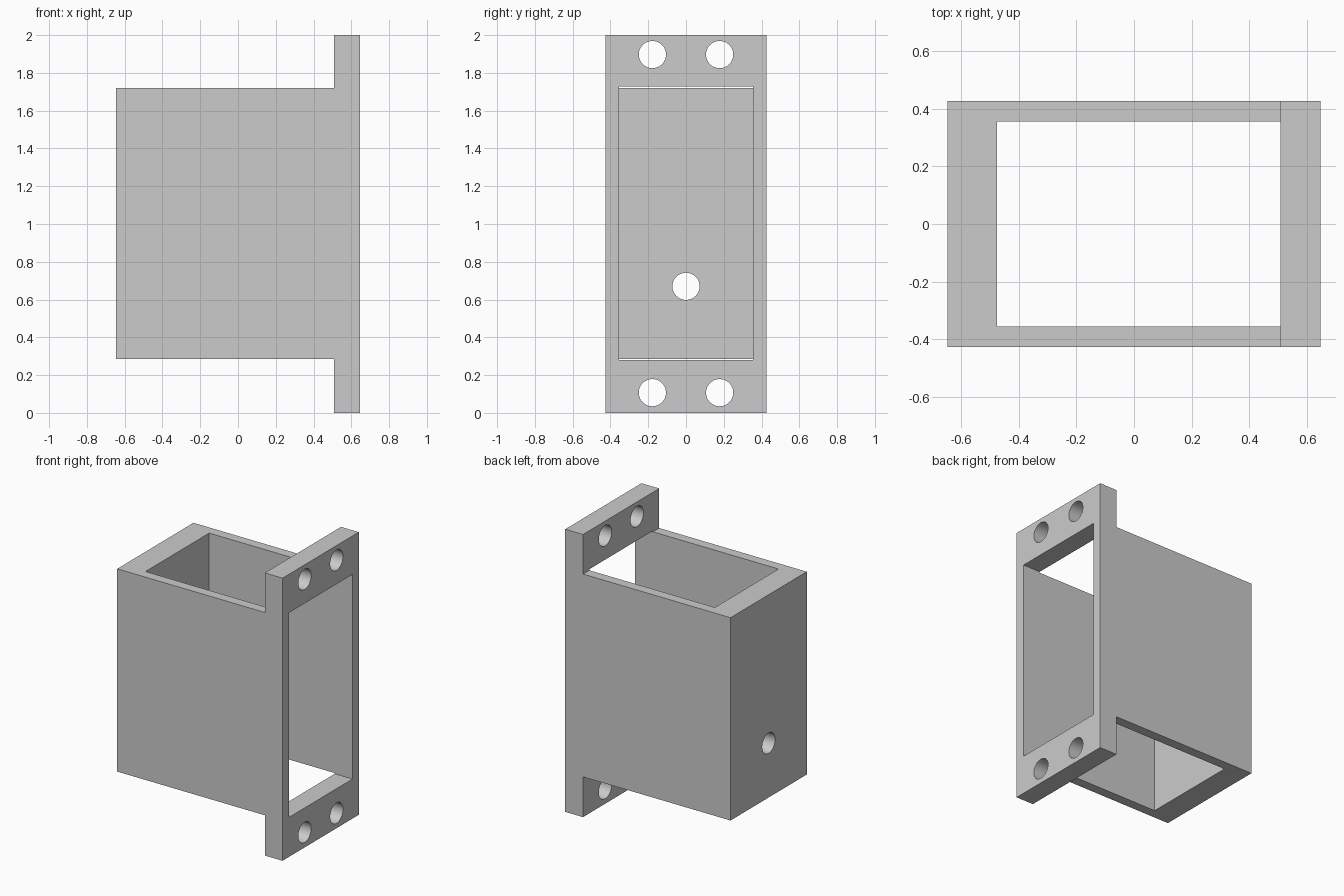
import bpy, bmesh, math
from mathutils import Matrix, Vector

cube = bpy.data.objects.get("Cube")
if cube:
    bpy.data.objects.remove(cube, do_unlink=True)

HALF_DEPTH = 0.426
BACK, STEP, FACE = -0.647, 0.508, 0.647     # x of rear wall, flange back, flange face
LOW, HIGH = 0.285, 1.72                     # z range of the housing
HOLE_RADIUS = 0.072

grey = bpy.data.materials.new("plain grey")
grey.use_nodes = True
grey.diffuse_color = (0.6, 0.6, 0.6, 1)
grey.node_tree.nodes["Principled BSDF"].inputs["Base Color"].default_value = (0.6, 0.6, 0.6, 1)


def add_object(name, bm):
    bmesh.ops.recalc_face_normals(bm, faces=bm.faces)
    mesh = bpy.data.meshes.new(name)
    bm.to_mesh(mesh)
    bm.free()
    mesh.materials.append(grey)
    obj = bpy.data.objects.new(name, mesh)
    bpy.context.collection.objects.link(obj)
    return obj


def box_cutter(name, low, high):
    low, high = Vector(low), Vector(high)
    bm = bmesh.new()
    bmesh.ops.create_cube(bm, size=1, matrix=Matrix.Translation((low + high) / 2)
                          @ Matrix.Diagonal((*(high - low), 1)))
    return add_object(name, bm)


def hole_cutter(name, x, y, z):
    bm = bmesh.new()
    bmesh.ops.create_cone(bm, cap_ends=True, segments=48, radius1=HOLE_RADIUS,
                          radius2=HOLE_RADIUS, depth=0.4,
                          matrix=Matrix.Translation((x, y, z)) @ Matrix.Rotation(math.pi / 2, 4, 'Y'))
    return add_object(name, bm)


# Housing with flange: stepped side profile extruded across the depth
profile = [(BACK, LOW), (STEP, LOW), (STEP, 0), (FACE, 0),
           (FACE, 2), (STEP, 2), (STEP, HIGH), (BACK, HIGH)]
bm = bmesh.new()
side = bm.faces.new([bm.verts.new((x, -HALF_DEPTH, z)) for x, z in profile])
extruded = bmesh.ops.extrude_face_region(bm, geom=[side], use_keep_orig=True)
bmesh.ops.translate(bm, vec=(0, 2 * HALF_DEPTH, 0),
                    verts=[g for g in extruded["geom"] if isinstance(g, bmesh.types.BMVert)])
housing = add_object("flanged_housing", bm)

# Inner channel, open at the top, bottom and flange face
cutters = [box_cutter("channel_cutter", (-0.475, -0.356, 0.28), (0.8, 0.356, 1.727))]

# Four screw holes in the flange and one hole in the rear wall
for z in (0.107, 1.897):
    for y in (-0.178, 0.178):
        cutters.append(hole_cutter("screw_hole_cutter", (STEP + FACE) / 2, y, z))
cutters.append(hole_cutter("rear_hole_cutter", -0.56, 0, 0.67))

bpy.context.view_layer.objects.active = housing
for cutter in cutters:
    cut = housing.modifiers.new("cut", 'BOOLEAN')
    cut.operation = 'DIFFERENCE'
    cut.solver = 'EXACT'
    cut.object = cutter
    bpy.ops.object.modifier_apply(modifier=cut.name)
    bpy.data.objects.remove(cutter, do_unlink=True)

# Smooth hole walls, sharp edges elsewhere
bpy.ops.object.select_all(action='DESELECT')
housing.select_set(True)
bpy.ops.object.shade_smooth_by_angle(angle=math.radians(30))
